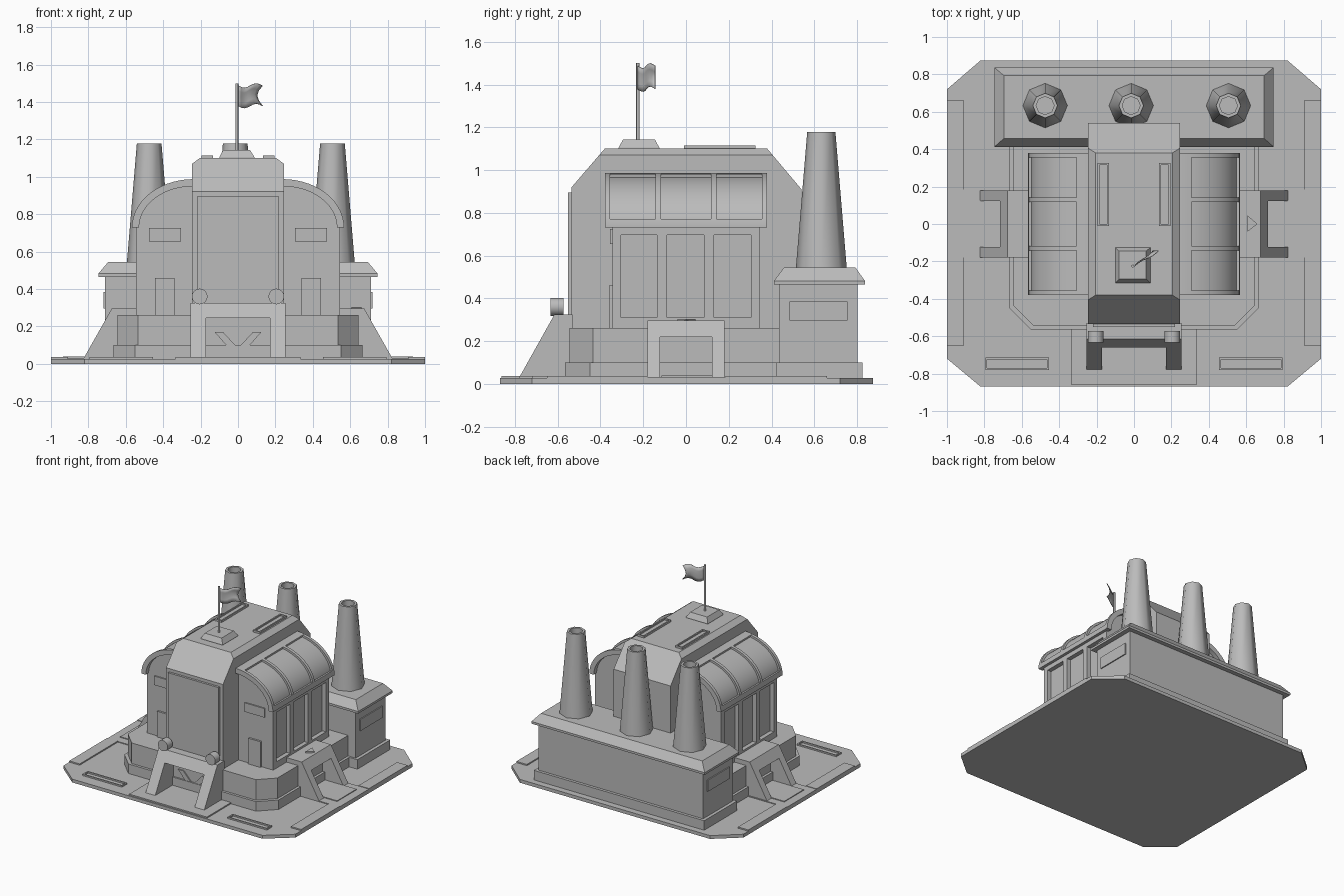
import bpy, bmesh
from math import sin, cos, pi, radians
from mathutils import Vector

cube = bpy.data.objects.get("Cube")
if cube:
    bpy.data.objects.remove(cube, do_unlink=True)

grey = bpy.data.materials.new("stone_grey")
grey.use_nodes = True
grey.diffuse_color = (0.5, 0.5, 0.5, 1)
grey.node_tree.nodes["Principled BSDF"].inputs["Base Color"].default_value = (0.5, 0.5, 0.5, 1)


def finish(name, bm, mirror=False, smooth=0):
    bmesh.ops.recalc_face_normals(bm, faces=bm.faces[:])
    me = bpy.data.meshes.new(name)
    bm.to_mesh(me)
    bm.free()
    me.materials.append(grey)
    ob = bpy.data.objects.new(name, me)
    bpy.context.collection.objects.link(ob)
    if mirror:
        ob.modifiers.new("Mirror", "MIRROR")
    if smooth:
        bpy.ops.object.select_all(action="DESELECT")
        ob.select_set(True)
        bpy.context.view_layer.objects.active = ob
        bpy.ops.object.shade_smooth_by_angle(angle=radians(smooth))
    return ob


def place(axis, p, d):
    a, b = p
    return {"x": (d, a, b), "y": (a, d, b), "z": (a, b, d)}[axis]


def loft(name, axis, rings, mirror=False, smooth=0):
    """Skin a list of (profile, depth) rings along an axis and cap the ends."""
    bm = bmesh.new()
    loops = [[bm.verts.new(place(axis, p, d)) for p in pts] for pts, d in rings]
    n = len(loops[0])
    for lo, hi in zip(loops, loops[1:]):
        for i in range(n):
            j = (i + 1) % n
            bm.faces.new((lo[i], lo[j], hi[j], hi[i]))
    bm.faces.new(loops[0])
    bm.faces.new(loops[-1])
    return finish(name, bm, mirror, smooth)


def prism(name, axis, pts, lo, hi, mirror=False, smooth=0):
    return loft(name, axis, [(pts, lo), (pts, hi)], mirror, smooth)


def rect(x0, x1, y0, y1):
    return [(x0, y0), (x1, y0), (x1, y1), (x0, y1)]


def box(name, x0, x1, y0, y1, z0, z1, mirror=False):
    return prism(name, "z", rect(x0, x1, y0, y1), z0, z1, mirror)


def frame(name, x0, x1, y0, y1, z0, z1, w):
    """Raised rectangular rim, mirrored to both sides."""
    for part, r in (("front", (x0, x1, y0, y0 + w)), ("back", (x0, x1, y1 - w, y1)),
                    ("inner", (x0, x0 + w, y0 + w, y1 - w)), ("outer", (x1 - w, x1, y0 + w, y1 - w))):
        box(f"{name}_{part}", *r, z0, z1, True)


# Ground slab with cut corners and thin paving plates
prism("ground_slab", "z", [(-1, -.72), (-.82, -.87), (.82, -.87), (1, -.72),
                           (1, .72), (.82, .875), (-.82, .875), (-1, .72)], 0, .026)
box("side_paving_back", .91, 1, .185, .66, .02, .036, True)
box("side_paving_front", .91, 1, -.65, -.18, .02, .036, True)
box("side_apron", .64, 1, -.18, .185, .02, .032, True)
box("side_ramp", .64, .935, -.115, .125, .02, .038, True)
box("front_apron", -.335, .335, -.862, -.53, .02, .036)
frame("ground_grate", .455, .795, -.78, -.715, .02, .037, .01)


# Lower skirt and its plinth, both with cut front corners
def skirt(x, y, c):
    return [(-x, .45), (-x, y + c), (-x + c, y), (x - c, y), (x, y + c), (x, .45)]


prism("skirt_plinth", "z", skirt(.665, -.565, .115), .02, .1)
prism("skirt", "z", skirt(.645, -.545, .11), .1, .26)

# Hall core with arched shoulders
CX, CZ, RX, RZ = .24, .73, .327, .257


def arc(inset, a0=0, a1=90, n=14):
    angles = [radians(a0 + (a1 - a0) * i / n) for i in range(n + 1)]
    return [(CX + (RX - inset) * cos(a), CZ + (RZ - inset) * sin(a)) for a in angles]


def band(name, inset, y0, y1, a0=0, a1=90):
    pts = arc(inset, a0, a1) + arc(.038, a0, a1)[::-1]
    prism(name, "y", pts, y0, y1, True, 30)


prism("hall_core", "y", [(0, .25), (.512, .25), (.512, .73)] + arc(.036) + [(0, .98)], -.345, .345, True)

# Side wall frame around three deep window bays
box("wall_sill", .5, .545, -.345, .345, .25, .31, True)
box("wall_header", .5, .545, -.345, .345, .695, .76, True)
for i, (y0, y1) in enumerate([(-.345, -.305), (-.135, -.09), (.085, .13), (.305, .345)]):
    box(f"wall_pillar_{i + 1}", .5, .545, y0, y1, .3, .7, True)

# Curved shoulder roofs with ribs and rims
band("shoulder_roof", .016, -.38, .38)
band("roof_lip", 0, -.38, .38, 0, 9)
band("roof_crown", 0, -.38, .38, 78, 90)
for i, y in enumerate((-.368, -.13, .13, .368)):
    band(f"roof_rib_{i + 1}", 0, y - .012, y + .012)

# Front wall details
box("front_door", .34, .445, -.36, -.34, .25, .46, True)
box("front_window", .305, .475, -.355, -.34, .655, .725, True)

# Central tower: sloped ends, trimmed roof edges
tower = prism("tower", "x", [(-.535, .03), (-.535, .92), (-.38, 1.1), (.38, 1.1), (.54, .91), (.54, .03)], -.245, .245)
bm = bmesh.new()
bm.from_mesh(tower.data)
for s in (-1, 1):
    cut = bmesh.ops.bisect_plane(bm, geom=bm.verts[:] + bm.edges[:] + bm.faces[:],
                                 plane_co=(s * .205, 0, 1.1), plane_no=Vector((s * .03, 0, .04)), clear_outer=True)
    edges = [e for e in cut["geom_cut"] if isinstance(e, bmesh.types.BMEdge)]
    bmesh.ops.holes_fill(bm, edges=edges)
bmesh.ops.recalc_face_normals(bm, faces=bm.faces[:])
bm.to_mesh(tower.data)
bm.free()
box("tower_front_panel", -.218, .218, -.552, -.53, .03, .895)
frame("roof_vent", .135, .195, -.01, .325, 1.09, 1.115, .01)
box("roof_vent_grille", .14, .19, 0, .32, 1.09, 1.104, True)


# Gates: two sloping legs and a lintel
def gate(name, axis, sign, back, top, foot, height, opening, outer, inner):
    reach = top + (foot - top) * (height - opening) / (height - .03)
    leg = [(sign * p, z) for p, z in ((back, .02), (back, height), (top, height), (foot, .03), (foot, .02))]
    lintel = [(sign * p, z) for p, z in ((back, opening), (back, height), (top, height), (reach, opening))]
    prism(f"{name}_leg_a", axis, leg, -outer, -inner)
    prism(f"{name}_leg_b", axis, leg, inner, outer)
    prism(f"{name}_lintel", axis, lintel, -inner, inner)


gate("front_gate", "x", -1, .53, .615, .78, .325, .245, .253, .17)
for side, s in (("left", 1), ("right", -1)):
    gate(f"{side}_gate", "y", s, .54, .675, .825, .295, .22, .18, .122)

prism("front_gate_chevron", "y", [(.125, .17), (.08, .17), (.015, .1), (.015, .045)], -.561, -.55, True)
prism("gate_arrow", "z", [(.608, -.04), (.608, .045), (.66, 0)], .29, .304)


def ring(x, y, r, n):
    return [(x + r * cos(2 * pi * i / n), y + r * sin(2 * pi * i / n)) for i in range(n)]


prism("gate_lamp", "y", ring(.205, .36, .042, 16), -.633, -.572, True, 40)

# Rear block with plinth, side windows and hipped roof
box("rear_plinth", -.735, .735, .42, .825, .02, .1)
box("rear_block", -.71, .71, .435, .803, .1, .47)
eave, ridge = rect(-.747, .747, .412, .837), rect(-.695, .695, .458, .793)
loft("rear_roof", "z", [(eave, .465), (eave, .482), (ridge, .543)])
box("rear_side_window", .7, .718, .485, .755, .295, .385, True)

# Hollow tapered chimneys
for i, x in enumerate((-.475, -.015, .505)):
    y = .633
    loft(f"chimney_{i + 1}", "z", [(ring(x, y, .12, 8), .53), (ring(x, y, .066, 8), 1.177),
                                   (ring(x, y, .048, 8), 1.177), (ring(x, y, .048, 8), 1.1)], smooth=50)

# Flag with its stepped base and pole
loft("flag_base", "z", [(rect(-.1, .088, -.315, -.125), 1.09), (rect(-.1, .088, -.315, -.125), 1.105),
                        (rect(-.08, .065, -.295, -.145), 1.142)])
prism("flag_pole", "z", ring(-.006, -.225, .008, 8), 1.13, 1.5, smooth=50)
bm = bmesh.new()
cols, rows = 8, 4
grid = []
for i in range(cols + 1):
    t = i / cols
    wave = .012 * sin(2 * pi * t)
    grid.append([bm.verts.new((.13 * t - .03 * t * sin(pi * j / rows), -.225 + .082 * t + wave * .4,
                               1.378 + .11 * j / rows - wave)) for j in range(rows + 1)])
for a, b in zip(grid, grid[1:]):
    for j in range(rows):
        bm.faces.new((a[j], b[j], b[j + 1], a[j + 1]))
flag = finish("flag", bm, smooth=60)
flag.modifiers.new("Solidify", "SOLIDIFY").thickness = .004
